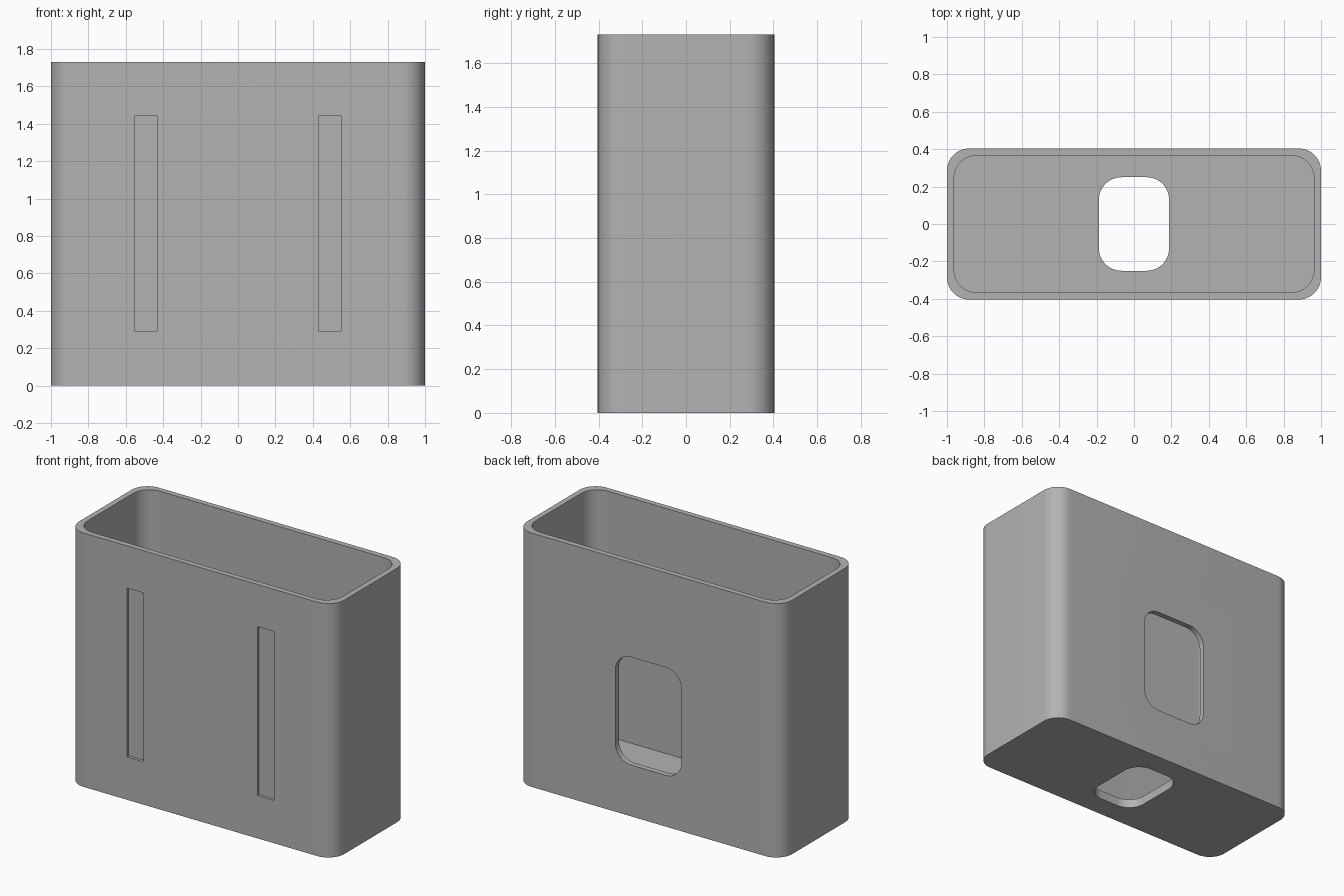
import bpy, bmesh, math
from mathutils import Matrix, Vector

cube = bpy.data.objects.get("Cube")
if cube:
    bpy.data.objects.remove(cube, do_unlink=True)

# Overall sizes
WIDTH, DEPTH, HEIGHT = 2.0, 0.808, 1.73
WALL, FLOOR, RADIUS = 0.038, 0.06, 0.12
FRONT, BACK = -DEPTH / 2, DEPTH / 2

grey = bpy.data.materials.new("plain_grey")
grey.use_nodes = True
color = (0.45, 0.45, 0.45, 1)
grey.diffuse_color = color
grey.node_tree.nodes["Principled BSDF"].inputs["Base Color"].default_value = color


def rounded_prism(name, width, depth, height, radius, matrix, steps=12):
    """Rounded rectangle in local XY, extruded along local +Z."""
    bm = bmesh.new()
    verts = []
    for corner, (sx, sy) in enumerate([(1, 1), (-1, 1), (-1, -1), (1, -1)]):
        cx, cy = sx * (width / 2 - radius), sy * (depth / 2 - radius)
        count = steps if radius > 0 else 0
        for i in range(count + 1):
            a = math.pi / 2 * (corner + i / max(count, 1))
            verts.append(bm.verts.new((cx + radius * math.cos(a), cy + radius * math.sin(a), 0)))
    base = bm.faces.new(verts)
    top = bmesh.ops.extrude_face_region(bm, geom=[base])["geom"]
    bmesh.ops.translate(bm, verts=[v for v in top if isinstance(v, bmesh.types.BMVert)],
                        vec=(0, 0, height))
    bmesh.ops.recalc_face_normals(bm, faces=bm.faces)
    bm.transform(matrix)
    mesh = bpy.data.meshes.new(name)
    bm.to_mesh(mesh)
    bm.free()
    mesh.materials.append(grey)
    obj = bpy.data.objects.new(name, mesh)
    bpy.context.collection.objects.link(obj)
    return obj


def at(x, y, z):
    return Matrix.Translation(Vector((x, y, z)))


upright = Matrix.Rotation(math.pi / 2, 4, "X")  # local Z becomes -Y

# Outer body
body = rounded_prism("holder_body", WIDTH, DEPTH, HEIGHT, RADIUS, at(0, 0, 0))

# Cavity, floor opening and back window
cutters = [
    rounded_prism("cavity_cutter", WIDTH - 2 * WALL, DEPTH - 2 * WALL, HEIGHT, RADIUS, at(0, 0, FLOOR)),
    rounded_prism("floor_opening_cutter", 0.375, 0.5, 0.4, RADIUS, at(0, 0, -0.2)),
    rounded_prism("back_window_cutter", 0.5, 0.735, 0.4, RADIUS, at(0, BACK + 0.2, 0.717) @ upright),
]
# Shallow slots on the front
for side, sign in (("left", 1), ("right", -1)):
    cutters.append(rounded_prism(side + "_slot_cutter", 0.125, 1.15, 0.2, 0,
                                 at(sign * 0.492, FRONT + 0.019, 0.867) @ upright))

bpy.ops.object.select_all(action="DESELECT")
body.select_set(True)
bpy.context.view_layer.objects.active = body
for cutter in cutters:
    cutter.hide_render = True
    mod = body.modifiers.new(cutter.name, "BOOLEAN")
    mod.operation = "DIFFERENCE"
    mod.solver = "EXACT"
    mod.object = cutter
    bpy.ops.object.modifier_apply(modifier=mod.name)
    bpy.data.objects.remove(cutter, do_unlink=True)

bpy.ops.object.shade_smooth_by_angle(angle=math.radians(30))
